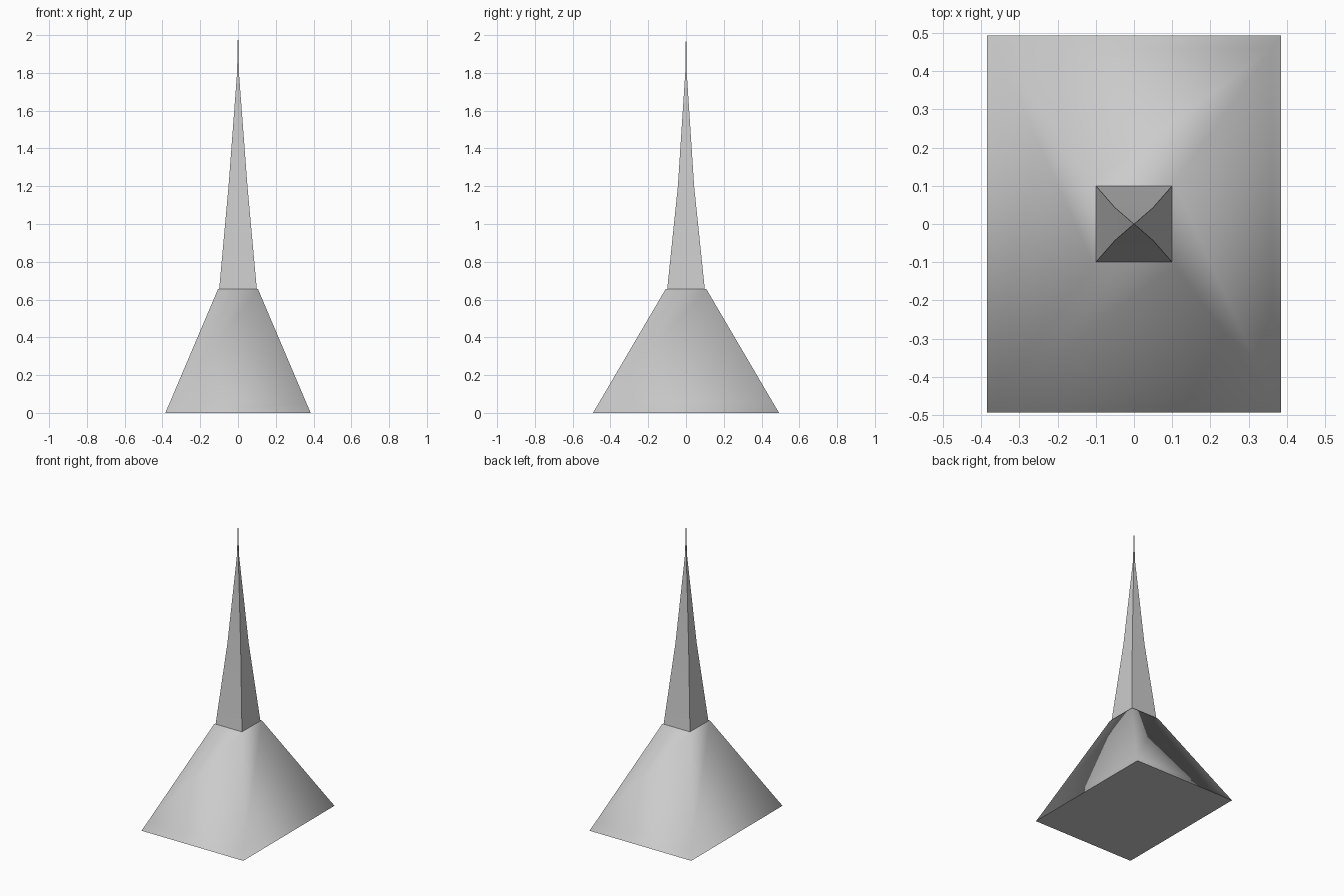
import bpy, bmesh, math

if "Cube" in bpy.data.objects:
    bpy.data.objects.remove(bpy.data.objects["Cube"])

grey = bpy.data.materials.new("pale grey stone")
grey.diffuse_color = (0.6, 0.6, 0.6, 1)
grey.use_nodes = True
grey.node_tree.nodes["Principled BSDF"].inputs["Base Color"].default_value = grey.diffuse_color


def loft(name, sections, angle):
    """Stack rectangles (z, half width x, half width y) into a closed solid."""
    bm = bmesh.new()
    rings = [[bm.verts.new((sx * hx, sy * hy, z))
              for sx, sy in ((-1, -1), (1, -1), (1, 1), (-1, 1))]
             for z, hx, hy in sections]
    bm.faces.new(rings[0][::-1])
    bm.faces.new(rings[-1])
    for a, b in zip(rings, rings[1:]):
        for i in range(4):
            j = (i + 1) % 4
            bm.faces.new((a[i], a[j], b[j], b[i]))
    me = bpy.data.meshes.new(name)
    bm.to_mesh(me)
    bm.free()
    me.materials.append(grey)
    ob = bpy.data.objects.new(name, me)
    bpy.context.collection.objects.link(ob)
    bpy.ops.object.select_all(action='DESELECT')
    ob.select_set(True)
    bpy.context.view_layer.objects.active = ob
    bpy.ops.object.shade_smooth_by_angle(angle=math.radians(angle))
    return ob


# Broad flared base, with a loop close to the ground
loft("flared_base", [(0, 0.385, 0.493), (0.055, 0.361, 0.46),
                     (0.655, 0.106, 0.108)], 85)

# Slender spire ending in a needle
loft("spire", [(0.65, 0.1, 0.1), (1.2, 0.05, 0.043),
               (1.8, 0.005, 0.004), (2.0, 0.0008, 0.0008)], 60)
